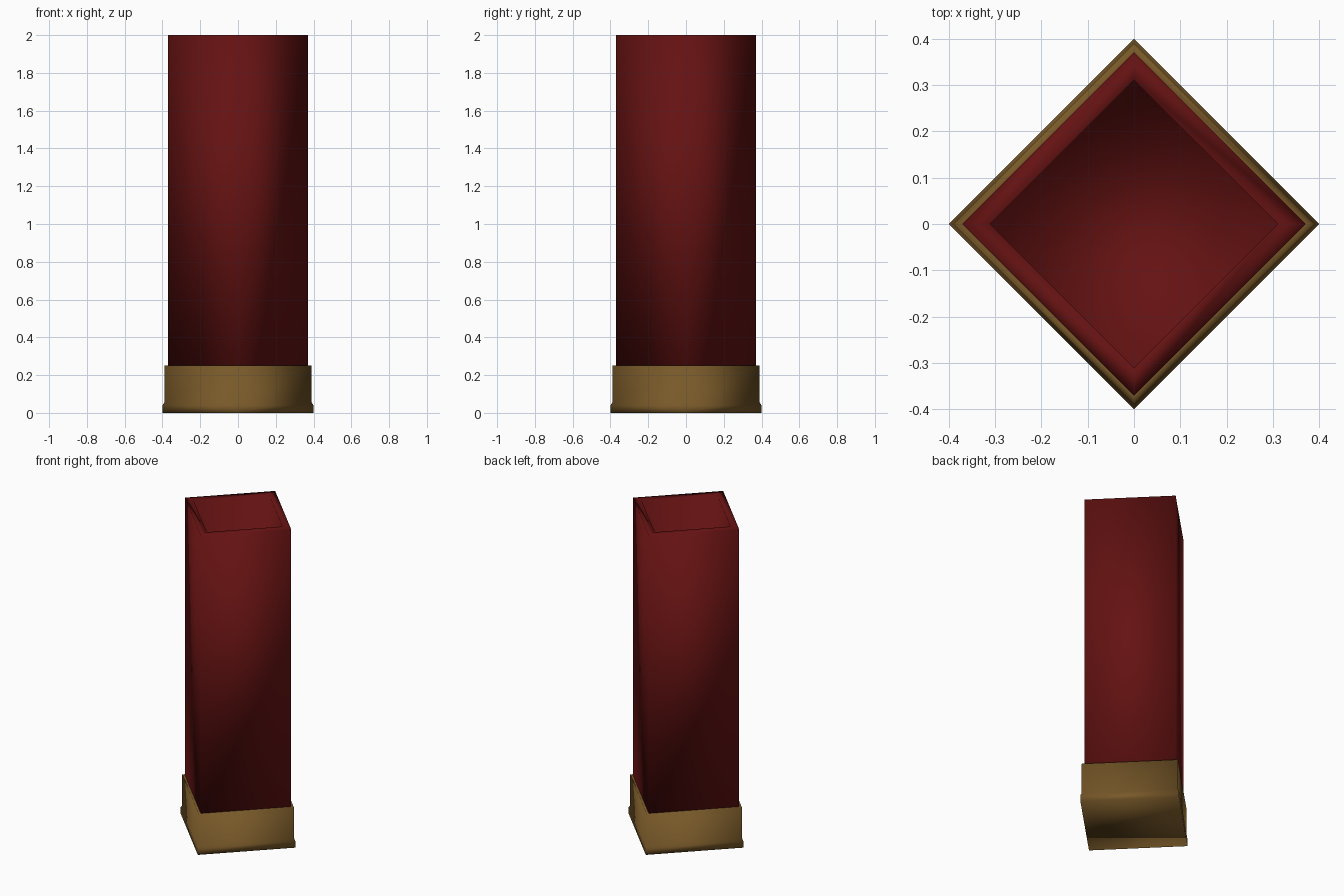
import bpy, bmesh, math

if "Cube" in bpy.data.objects:
    bpy.data.objects.remove(bpy.data.objects["Cube"])

SIDES = 4


def material(name, rgb):
    m = bpy.data.materials.new(name)
    m.diffuse_color = (*rgb, 1.0)
    m.use_nodes = True
    m.node_tree.nodes["Principled BSDF"].inputs["Base Color"].default_value = m.diffuse_color
    return m


def lathe(name, profile, mat):
    """Sweep a (radius, z) profile around z with flat end caps, smooth shaded."""
    bm = bmesh.new()
    rings = [[bm.verts.new((r * math.cos(2 * math.pi * i / SIDES),
                            r * math.sin(2 * math.pi * i / SIDES), z))
              for i in range(SIDES)] for r, z in profile]
    for a, b in zip(rings, rings[1:]):
        for i in range(SIDES):
            j = (i + 1) % SIDES
            bm.faces.new((a[i], a[j], b[j], b[i]))
    bm.faces.new(rings[0][::-1])
    bm.faces.new(rings[-1])
    for f in bm.faces:
        f.smooth = True
    me = bpy.data.meshes.new(name)
    bm.to_mesh(me)
    bm.free()
    me.materials.append(mat)
    ob = bpy.data.objects.new(name, me)
    bpy.context.collection.objects.link(ob)
    return ob


red = material("dark red plastic", (0.13, 0.006, 0.006))
brass = material("aged brass", (0.19, 0.10, 0.022))

# Hollow tube: outer wall, top lip, inner wall, floor
lathe("tube", [(0.37, 0.24), (0.37, 2.0), (0.31, 2.0), (0.31, 0.25)], red)

# Metal base cup with a flared rim
lathe("metal_base", [(0.40, 0.0), (0.40, 0.04), (0.39, 0.055),
                     (0.39, 0.25), (0.37, 0.25)], brass)
